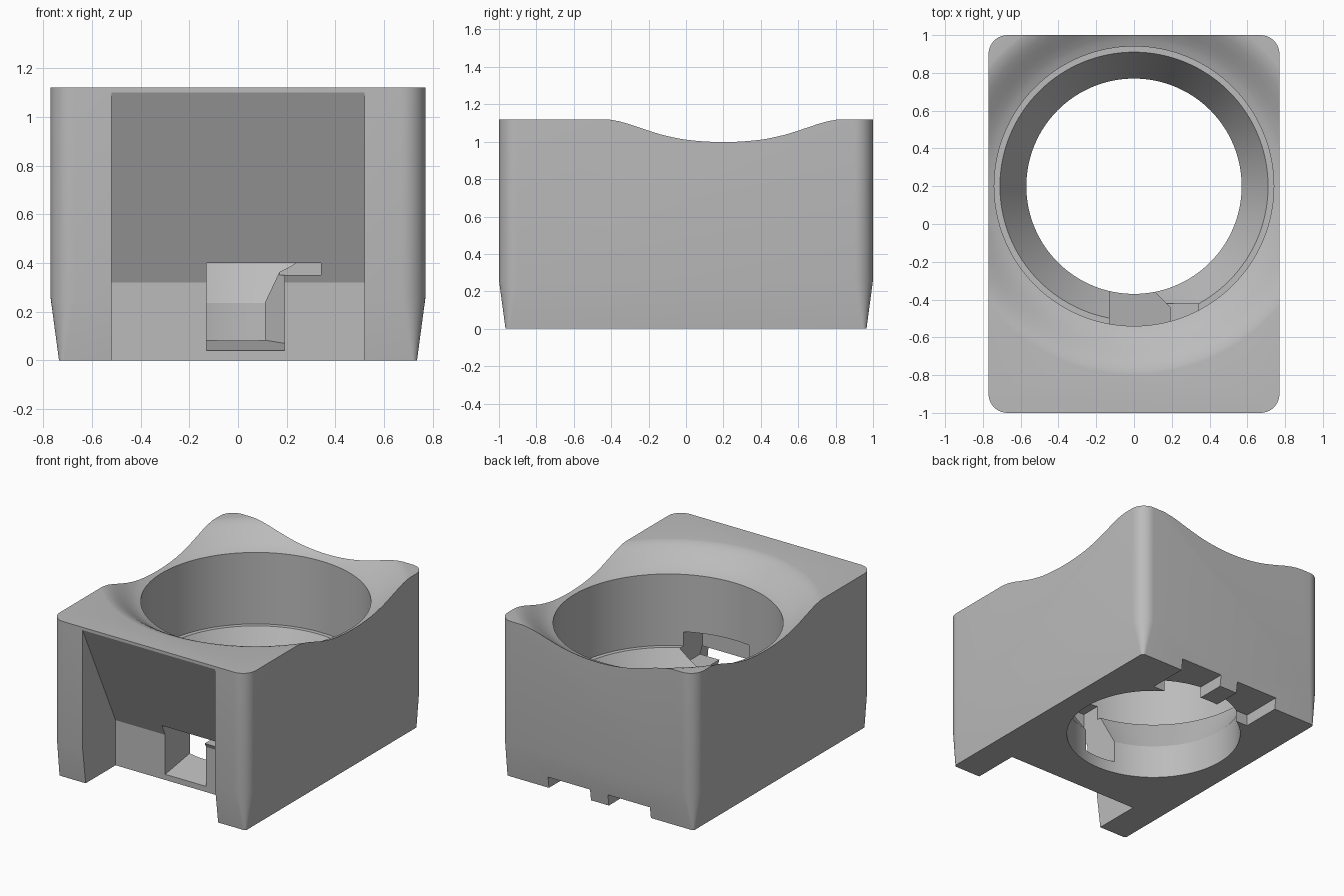
import bpy
import bmesh
from math import cos, sin, pi, radians

if "Cube" in bpy.data.objects:
    bpy.data.objects.remove(bpy.data.objects["Cube"])

HX, HY, TOP = 0.77, 1.0, 1.12
HOLE_Y = 0.2


def new_object(name, bm):
    bmesh.ops.recalc_face_normals(bm, faces=bm.faces)
    mesh = bpy.data.meshes.new(name)
    bm.to_mesh(mesh)
    bm.free()
    obj = bpy.data.objects.new(name, mesh)
    bpy.context.collection.objects.link(obj)
    return obj


def loft(name, rings):
    """Closed solid through rings with equal point counts."""
    bm = bmesh.new()
    loops = [[bm.verts.new(p) for p in ring] for ring in rings]
    for a, b in zip(loops, loops[1:]):
        for i in range(len(a)):
            j = (i + 1) % len(a)
            bm.faces.new((a[i], a[j], b[j], b[i]))
    bm.faces.new(loops[0])
    bm.faces.new(loops[-1])
    return new_object(name, bm)


def rounded_ring(hx, hy, r, z, steps=10):
    ring = []
    for k, (sx, sy) in enumerate(((1, 1), (-1, 1), (-1, -1), (1, -1))):
        for i in range(steps + 1):
            a = (k + i / steps) * pi / 2
            ring.append((sx * (hx - r) + r * cos(a), sy * (hy - r) + r * sin(a), z))
    return ring


def circle(r, z, n=128):
    return [(r * cos(2 * pi * i / n), HOLE_Y + r * sin(2 * pi * i / n), z) for i in range(n)]


def box(name, x0, x1, y0, y1, z0, z1):
    plan = ((x0, y0), (x1, y0), (x1, y1), (x0, y1))
    return loft(name, [[(x, y, z) for x, y in plan] for z in (z0, z1)])


# Outer block with tapered foot
body = loft("holder_body", [
    rounded_ring(HX - 0.035, HY - 0.035, 0.02, 0),
    rounded_ring(HX, HY, 0.1, 0.26),
    rounded_ring(HX, HY, 0.1, TOP),
])

# Round well: throat, cone, ledge, straight wall and flared dish
well_profile = [
    (0.57, -0.1), (0.57, 0.235), (0.71, 0.48), (0.74, 0.48), (0.74, 0.987),
    (0.77, 0.998), (0.80, 1.013), (0.84, 1.039), (0.88, 1.068), (0.92, 1.094),
    (0.95, 1.109), (0.98, 1.118), (1.02, 1.123), (1.02, 1.4),
]
cutters = [loft("well_cutter", [circle(r, z) for r, z in well_profile])]

# Front recess with sloped ceiling
recess = [(-1.2, -0.1), (-0.63, -0.1), (-0.63, 0.32), (-1.0, 1.1), (-1.2, 1.1)]
cutters.append(loft("recess_cutter", [[(x, y, z) for y, z in recess] for x in (-0.52, 0.52)]))

# Window into the well, with one angled cheek and a sloped sill
window = [(-0.13, -0.668), (0.19, -0.668), (0.19, -0.44), (0.11, -0.36), (0.11, -0.3), (-0.13, -0.3)]
cutters.append(loft("window_cutter", [
    [(x, y, 0.04 + 0.16 * (y + 0.63)) for x, y in window],
    [(x, y, 0.58) for x, y in window],
]))
cutters.append(box("latch_cutter", -0.13, 0.34, -0.668, -0.42, 0.35, 0.58))

# Drain slots under the back edge
for side in (-1, 1):
    x0, x1 = sorted((side * 0.07, side * 0.40))
    cutters.append(box("slot_cutter", x0, x1, 0.68, 1.2, -0.1, 0.08))

for cutter in cutters:
    cutter.hide_render = True
    cut = body.modifiers.new(cutter.name, "BOOLEAN")
    cut.operation = "DIFFERENCE"
    cut.solver = "EXACT"
    cut.object = cutter

# Bake the cuts and drop the cutters
graph = bpy.context.evaluated_depsgraph_get()
graph.update()
baked = bpy.data.meshes.new_from_object(body.evaluated_get(graph))
body.modifiers.clear()
body.data = baked
for cutter in cutters:
    bpy.data.objects.remove(cutter)

# Single grey plastic
grey = bpy.data.materials.new("grey_plastic")
grey.use_nodes = True
colour = (0.5, 0.5, 0.5, 1)
grey.diffuse_color = colour
grey.node_tree.nodes["Principled BSDF"].inputs["Base Color"].default_value = colour
body.data.materials.clear()
body.data.materials.append(grey)

bpy.ops.object.select_all(action="DESELECT")
body.select_set(True)
bpy.context.view_layer.objects.active = body
bpy.ops.object.shade_smooth_by_angle(angle=radians(25))
